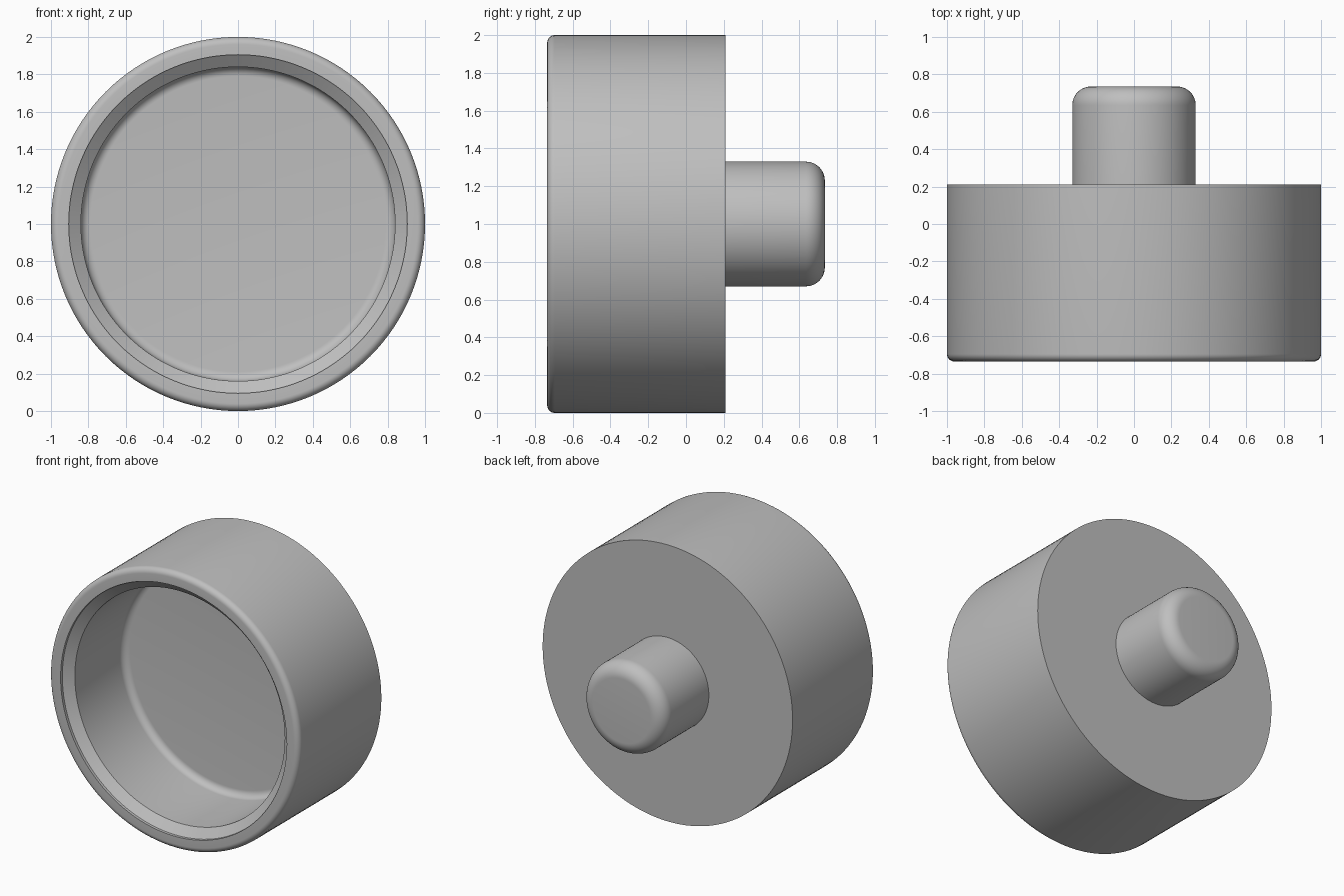
import bpy
import bmesh
from math import cos, sin, pi, radians
from mathutils import Matrix, Vector

cube = bpy.data.objects.get("Cube")
if cube:
    bpy.data.objects.remove(cube, do_unlink=True)

SEGMENTS = 128
FRONT, FLOOR, BACK, END = -0.735, -0.105, 0.21, 0.735
OUTER, MOUTH, BORE, STUB = 1.0, 0.905, 0.84, 0.33


def fillet(r, y, radius, start, end, steps=8):
    """Arc of (radius, y) points around a centre, angles in degrees."""
    angles = [radians(start + (end - start) * i / steps) for i in range(steps + 1)]
    return [(r + radius * cos(a), y + radius * sin(a)) for a in angles]


def lathe(name, profile, material):
    """Spin a (radius, y) profile around the y axis."""
    bm = bmesh.new()
    verts = [bm.verts.new((r, y, 0)) for r, y in profile]
    edges = [bm.edges.new(pair) for pair in zip(verts, verts[1:])]
    bmesh.ops.spin(bm, geom=verts + edges, cent=(0, 0, 0), axis=(0, 1, 0),
                   angle=2 * pi, steps=SEGMENTS, use_merge=False)
    bmesh.ops.remove_doubles(bm, verts=bm.verts, dist=0.0001)
    bmesh.ops.recalc_face_normals(bm, faces=bm.faces)
    bmesh.ops.transform(bm, matrix=Matrix.Translation(Vector((0, 0, 1))), verts=bm.verts)
    mesh = bpy.data.meshes.new(name)
    bm.to_mesh(mesh)
    bm.free()
    mesh.materials.append(material)
    obj = bpy.data.objects.new(name, mesh)
    bpy.context.collection.objects.link(obj)
    bpy.ops.object.select_all(action='DESELECT')
    obj.select_set(True)
    bpy.context.view_layer.objects.active = obj
    bpy.ops.object.shade_smooth_by_angle(angle=radians(25))
    return obj


grey = bpy.data.materials.new("plain grey")
grey.use_nodes = True
grey.diffuse_color = (0.52, 0.52, 0.52, 1)
grey.node_tree.nodes["Principled BSDF"].inputs["Base Color"].default_value = grey.diffuse_color

# Recess floor with its rounded corner
profile = [(0, FLOOR)] + fillet(BORE - 0.05, FLOOR - 0.05, 0.05, 90, 0)
# Bore, chamfered mouth and short straight lip
profile += [(BORE, FRONT + 0.07), (MOUTH, FRONT + 0.02), (MOUTH, FRONT)]
# Rounded outer rim and side wall
profile += fillet(OUTER - 0.04, FRONT + 0.04, 0.04, -90, 0)
# Flat back and round stub with softened end
profile += [(OUTER, BACK), (STUB, BACK)]
profile += fillet(STUB - 0.1, END - 0.1, 0.1, 0, 90, 12)
profile += [(0, END)]

lathe("round_cup_with_stub", profile, grey)
